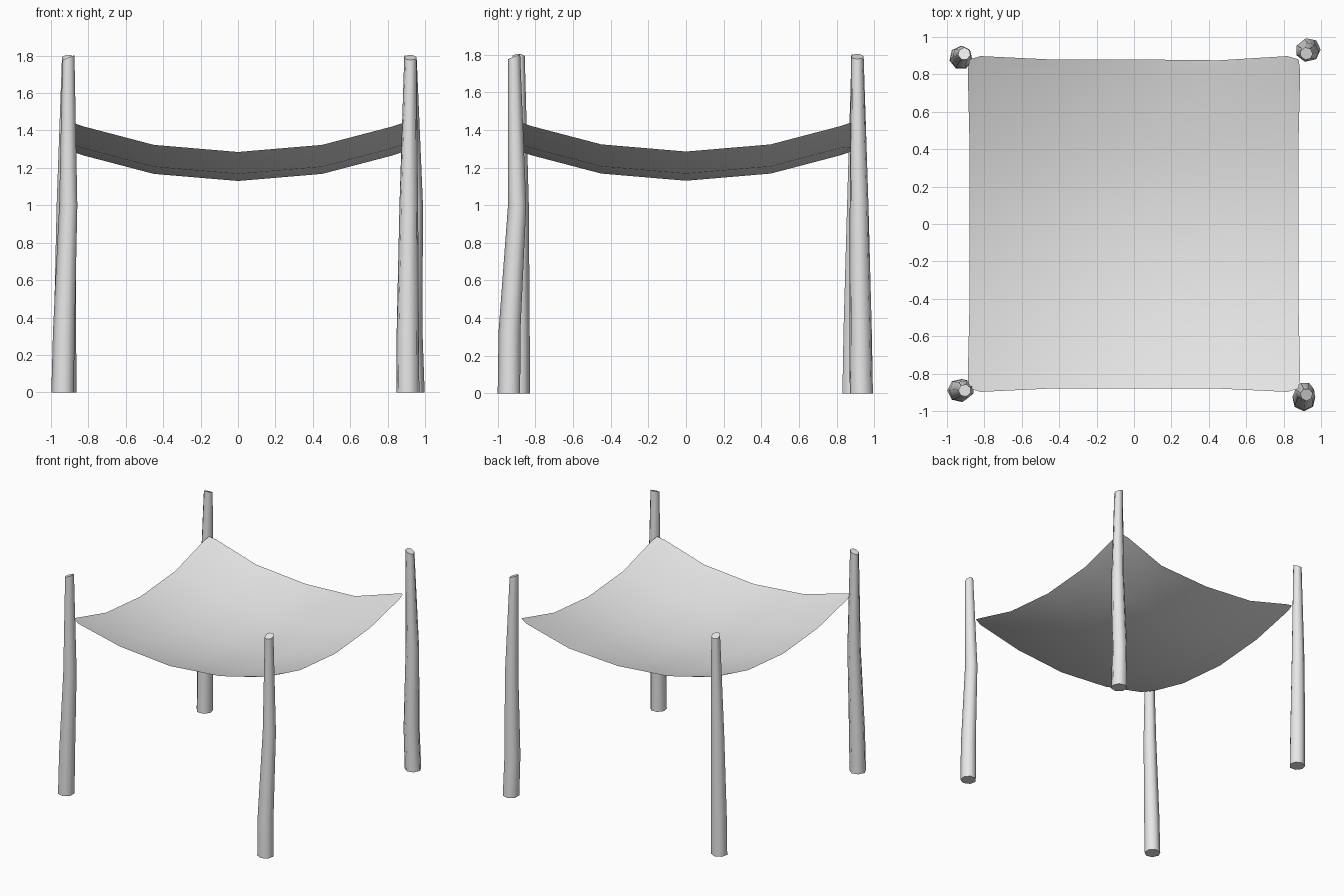
import bpy, bmesh, math
from mathutils import Vector

cube = bpy.data.objects.get("Cube")
if cube:
    bpy.data.objects.remove(cube)


def make_material(name, rgb):
    mat = bpy.data.materials.new(name)
    mat.use_nodes = True
    mat.diffuse_color = (*rgb, 1)
    mat.node_tree.nodes["Principled BSDF"].inputs["Base Color"].default_value = (*rgb, 1)
    return mat


grey = make_material("plain grey", (0.8, 0.8, 0.8))


def finish(name, bm, angle):
    mesh = bpy.data.meshes.new(name)
    bm.to_mesh(mesh)
    bm.free()
    mesh.materials.append(grey)
    obj = bpy.data.objects.new(name, mesh)
    bpy.context.collection.objects.link(obj)
    bpy.ops.object.select_all(action='DESELECT')
    obj.select_set(True)
    bpy.context.view_layer.objects.active = obj
    bpy.ops.object.shade_smooth_by_angle(angle=math.radians(angle))
    return obj


# Posts: bent, tapering poles with a slanted cut at the top
HEIGHTS = (0, 0.33, 1.0, 1.79)
RADII = (0.063, 0.061, 0.051, 0.034)
SIDES = 7


def post(name, xs, ys, slant, turn):
    bm = bmesh.new()
    rings = []
    for x, y, z, r in zip(xs, ys, HEIGHTS, RADII):
        ring = []
        for i in range(SIDES):
            a = turn + math.tau * i / SIDES
            offset = Vector((math.cos(a), math.sin(a))) * r
            drop = offset.dot(Vector(slant)) * 0.4 if z == HEIGHTS[-1] else 0
            ring.append(bm.verts.new((x + offset.x, y + offset.y, z - drop)))
        rings.append(ring)
    for low, high in zip(rings, rings[1:]):
        for i in range(SIDES):
            j = (i + 1) % SIDES
            bm.faces.new((low[i], low[j], high[j], high[i]))
    bm.faces.new(rings[0][::-1])
    bm.faces.new(rings[-1])
    finish(name, bm, 62)


post("front_right_post", (-.935, -.928, -.905, -.905), (-.89, -.89, -.885, -.89), (-1, 0), math.pi)
post("front_left_post", (.908, .908, .913, .922), (-.938, -.935, -.895, -.912), (0, -1), -math.pi / 2)
post("back_left_post", (.935, .925, .938, .922), (.932, .928, .92, .911), (1, 0), 0)
post("back_right_post", (-.925, -.925, -.92, -.908), (.888, .892, .902, .91), (0, 1), math.pi / 2)

# Canopy: a single sagging sheet with edges drawn in between rounded corners
GRID = (-.88, -.82, -.45, 0, .45, .82, .88)
SAG = (.155, .135, .038, 0, .038, .135, .155)
LAST = len(GRID) - 1

bm = bmesh.new()
rows = []
for j, y in enumerate(GRID):
    row = []
    for i, x in enumerate(GRID):
        z = 1.13 + SAG[i] + SAG[j]
        px, py = x, y
        # push the hem outwards next to each corner
        if j in (0, LAST) and i in (1, LAST - 1):
            py *= 1.02
        if i in (0, LAST) and j in (1, LAST - 1):
            px *= 1.01
        # small fold in the back hem
        if j == LAST and i == 4:
            z -= .015
            py -= .005
        row.append(bm.verts.new((px, py, z)))
    rows.append(row)
for low, high in zip(rows, rows[1:]):
    for i in range(LAST):
        bm.faces.new((low[i], low[i + 1], high[i + 1], high[i]))
finish("canopy", bm, 60)
